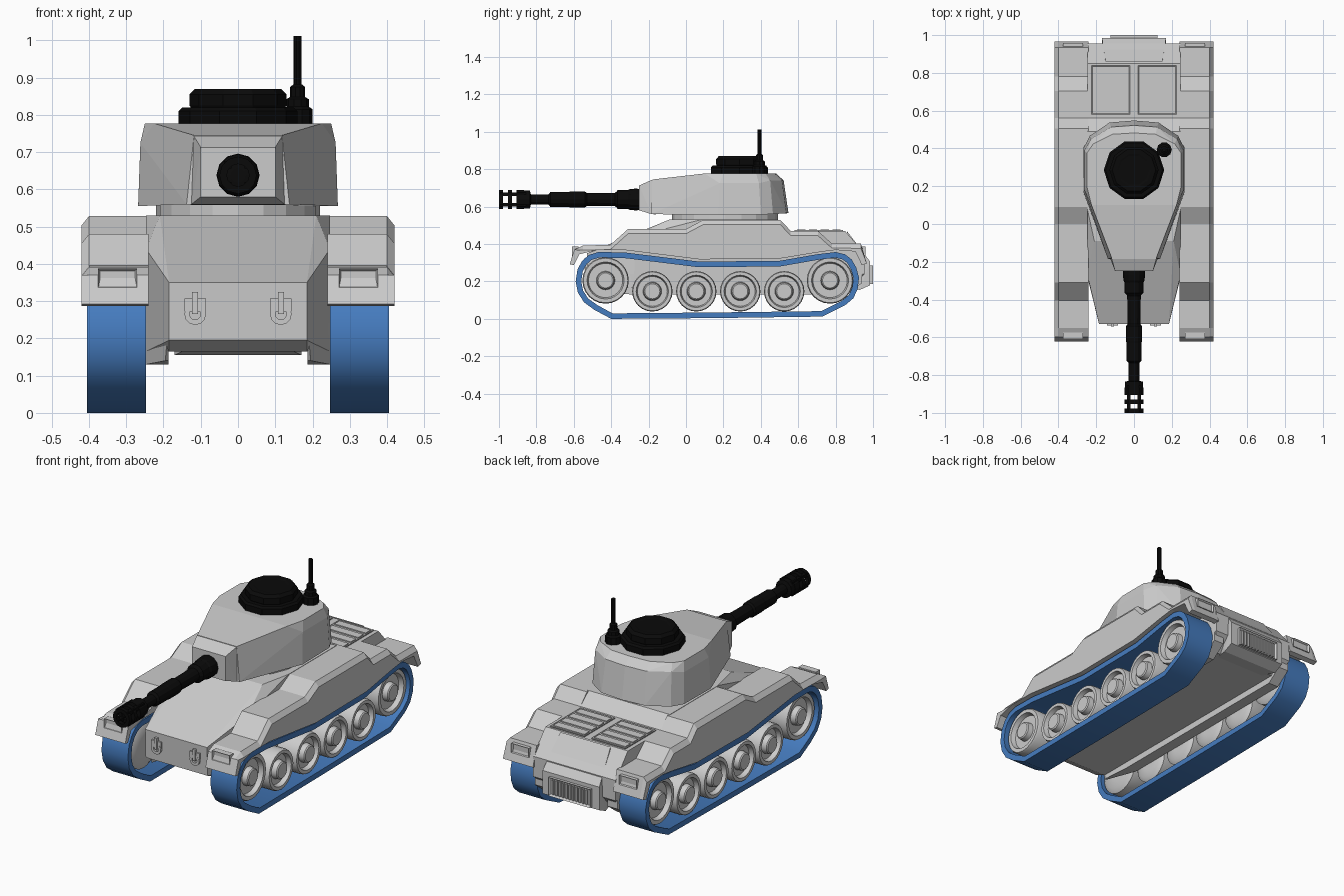
import bpy, bmesh
from math import sin, cos, pi, radians
from mathutils import Vector

if "Cube" in bpy.data.objects:
    bpy.data.objects.remove(bpy.data.objects["Cube"])


def material(name, color):
    m = bpy.data.materials.new(name)
    m.diffuse_color = color
    m.use_nodes = True
    m.node_tree.nodes["Principled BSDF"].inputs["Base Color"].default_value = m.diffuse_color
    return m


BLACK = material("black_metal", (0.003, 0.003, 0.003, 1))
BLUE = material("blue_track", (0.06, 0.2, 0.52, 1))


def finish(name, bm, mat=None, smooth=False):
    bmesh.ops.recalc_face_normals(bm, faces=bm.faces)
    me = bpy.data.meshes.new(name)
    bm.to_mesh(me)
    bm.free()
    ob = bpy.data.objects.new(name, me)
    bpy.context.collection.objects.link(ob)
    if mat:
        me.materials.append(mat)
    if smooth:
        bpy.ops.object.select_all(action='DESELECT')
        ob.select_set(True)
        bpy.context.view_layer.objects.active = ob
        bpy.ops.object.shade_smooth_by_angle(angle=radians(40))
    return ob


def loft(name, rings, mat=None, closed=False, smooth=False):
    """Skin rings of equal length; closed joins last to first, else capped."""
    bm = bmesh.new()
    vs = [[bm.verts.new(p) for p in r] for r in rings]
    n = len(vs[0])
    pairs = list(zip(vs, vs[1:])) + ([(vs[-1], vs[0])] if closed else [])
    for a, b in pairs:
        for i in range(n):
            j = (i + 1) % n
            bm.faces.new((a[i], a[j], b[j], b[i]))
    if not closed:
        bm.faces.new(vs[0])
        bm.faces.new(vs[-1])
    return finish(name, bm, mat, smooth)


def lathe(name, profile, center, axis, seg, mat=None, closed=False, smooth=False):
    """Revolve (radius, distance) pairs about the x, y or z axis."""
    k = "xyz".index(axis)
    c = Vector(center)

    def pt(r, t, a):
        p = [0, 0, 0]
        p[k], p[(k + 1) % 3], p[(k + 2) % 3] = t, r * cos(a), r * sin(a)
        return c + Vector(p)
    rings = [[pt(r, t, 2 * pi * i / seg) for i in range(seg)] for r, t in profile]
    return loft(name, rings, mat, closed, smooth)


def hull(name, half, mirror=True, mat=None):
    """Convex block from points, optionally mirrored over x."""
    pts = list(half) + ([(-x, y, z) for x, y, z in half if x] if mirror else [])
    bm = bmesh.new()
    for p in pts:
        bm.verts.new(p)
    bmesh.ops.convex_hull(bm, input=bm.verts)
    bmesh.ops.delete(bm, geom=[v for v in bm.verts if not v.link_faces], context='VERTS')
    bmesh.ops.dissolve_limit(bm, angle_limit=radians(3), verts=bm.verts, edges=bm.edges)
    return finish(name, bm, mat)


def box(name, c, size, mat=None, inset=None):
    """Box; inset = (direction, border, depth) sinks a panel in one face."""
    bm = bmesh.new()
    bmesh.ops.create_cube(bm, size=1)
    for v in bm.verts:
        v.co = Vector(c) + Vector([a * b for a, b in zip(v.co, size)])
    if inset:
        bm.normal_update()
        f = [f for f in bm.faces if f.normal.dot(Vector(inset[0])) > 0.9]
        bmesh.ops.inset_region(bm, faces=f, thickness=inset[1], depth=0)
        bmesh.ops.translate(bm, verts=f[0].verts, vec=Vector(inset[0]) * -inset[2])
    return finish(name, bm, mat)


# Hull: tapered front body, rear engine deck, side lips along the floor
hull("hull_front", [(.185, -.53, .35), (.185, -.525, .195), (.185, -.46, .165),
                    (.247, -.27, .44), (.247, -.28, .165), (.21, -.09, .53),
                    (.247, .08, .53), (.247, .49, .53), (.247, .56, .47), (.247, .56, .165)])
hull("engine_deck", [(.247, .45, .47), (.247, .45, .165), (.247, .85, .47),
                     (.247, .955, .35), (.247, .955, .24), (.2, .88, .165)])
hull("rear_plate", [(.15, .86, .47), (.17, .985, .305), (.17, .985, .18), (.17, .93, .155), (.15, .85, .165)])
for s in (1, -1):
    hull("floor_lip", [(s * x, y, z) for x, y, z in
                       ((.187, -.50, .24), (.195, -.46, .14), (.187, -.44, .14), (.247, -.28, .24),
                        (.247, -.28, .13), (.187, -.28, .13), (.187, .86, .13), (.247, .86, .13),
                        (.187, .94, .19), (.247, .94, .19), (.187, .94, .28), (.247, .94, .28))], False)

# Rear grille
box("rear_grille_frame", (0, .99, .235), (.25, .02, .10), inset=((0, 1, 0), .012, .012))
for i in range(11):
    box("rear_grille_slat", (-.10 + i * .02, .99, .235), (.009, .016, .078))

# Engine deck grilles: four wide slats on each side
for s in (1, -1):
    box("deck_grille_frame", (s * .123, .71, .469), (.205, .26, .012), inset=((0, 0, 1), .008, .004))
    for i in range(4):
        box("deck_grille_slat", (s * .123, .616 + i * .063, .471), (.186, .044, .012))

# Tow hooks on the nose
for s in (1, -1):
    x = s * .115
    box("hook_plate", (x, -.53, .29), (.058, .014, .035))
    lathe("hook_ring", [(.029, -.008), (.029, .008), (.015, .008), (.015, -.008)],
          (x, -.53, .265), 'y', 12, closed=True)
    box("hook_pin", (x, -.533, .295), (.016, .02, .06))

# Fenders: side profile, outer top edge chamfered
TOP = [(-.622, .292), (-.597, .37), (-.55, .392), (-.405, .395), (-.31, .48), (0, .48),
       (.09, .528), (.505, .528), (.56, .47), (.705, .47), (.78, .403), (.935, .402), (.967, .295)]
UNDER = [(.94, .288), (.905, .36), (.80, .368), (.72, .358), (.5, .322), (.07, .318),
         (-.33, .368), (-.48, .368), (-.57, .345), (-.60, .287)]
for s in (1, -1):
    full = TOP + UNDER
    low = [(y, z - .025) if 2 <= i <= 11 else (y, z) for i, (y, z) in enumerate(TOP)] + UNDER
    loft("fender", [[(s * x, y, z) for y, z in prof]
                    for x, prof in ((.24, full), (.40, full), (.42, low))])
    box("front_light", (s * .323, -.592, .362), (.105, .035, .05), inset=((0, -1, 0), .008, .01))
    box("rear_light", (s * .323, .942, .362), (.105, .035, .05), inset=((0, 1, 0), .008, .01))

# Tracks: closed band with a wall of even thickness
OUT = [(-.59, .20), (-.58, .265), (-.555, .31), (-.52, .341), (-.47, .357), (-.33, .355), (.07, .306),
       (.5, .31), (.70, .345), (.80, .357), (.85, .345), (.885, .318), (.91, .275), (.925, .22),
       (.918, .16), (.895, .11), (.85, .072), (.73, .012), (.15, .004), (-.40, 0), (-.49, .048),
       (-.545, .088), (-.578, .14)]
INN = []
for i, p in enumerate(OUT):
    a, b, c = Vector(OUT[i - 1]), Vector(p), Vector(OUT[(i + 1) % len(OUT)])
    t = ((b - a).normalized() + (c - b).normalized()).normalized()
    INN.append((b.x + t.y * .03, b.y - t.x * .03))
for s in (1, -1):
    loft("track", [[(s * x, y, z) for y, z in prof] for x, prof in
                   ((.247, OUT), (.405, OUT), (.405, INN), (.247, INN))], BLUE, closed=True, smooth=True)

# Wheels: raised rim, recessed dish, plain hub
WHEELS = [(-.43, .205, .124), (.77, .205, .124)] + [(-.18 + i * .235, .147, .108) for i in range(4)]
for s in (1, -1):
    for y, z, r in WHEELS:
        prof = [(.04, .25), (r * .8, .25), (r, .265), (r, .375), (r * .96, .385), (r * .80, .385),
                (r * .74, .36), (.05, .36), (.046, .388), (.040, .393), (.01, .393)]
        lathe("wheel", [(a, s * t) for a, t in prof], (0, y, z), 'x', 24, smooth=True)

# Turret ring, turret and gun mantlet
hull("turret_ring", [(.22 * cos(a), .208 + .283 * sin(a), z) for z in (.52, .565)
                     for a in [2 * pi * i / 20 for i in range(20)]], False)
hull("turret", [(.138, -.185, .56), (.268, .17, .555), (.268, .40, .558),
                (.235, .465, .56), (.13, .537, .565), (0, .548, .565),
                (.262, .18, .725), (.262, .39, .725), (.228, .45, .74), (.122, .513, .74), (0, .522, .74),
                (.118, -.18, .745), (.225, .10, .777), (.25, .20, .777), (.25, .375, .777),
                (.215, .425, .777), (.115, .475, .777), (0, .482, .777)])
hull("mantlet", [(.127, -.16, .558), (.12, -.16, .745), (.125, -.185, .56), (.118, -.185, .742),
                 (.10, -.25, .58), (.10, -.25, .713)])

# Cupola hatch
lathe("cupola", [(.15, .765), (.16, .772), (.16, .81), (.15, .82), (.127, .82), (.13, .825),
                 (.13, .855), (.115, .87), (.09, .87), (.08, .868)], (0, .285, 0), 'z', 10, BLACK)

# Antenna
lathe("antenna", [(.036, .77), (.04, .775), (.04, .815), (.03, .822), (.03, .842), (.02, .848),
                  (.02, .875), (.011, .882), (.011, 1.012)], (.16, .393, 0), 'z', 10, BLACK)

# Gun barrel
GZ = .638
lathe("gun_barrel", [(.056, -.23), (.058, -.27), (.056, -.30), (.05, -.31), (.05, -.365), (.042, -.372),
                     (.036, -.38), (.034, -.53), (.042, -.54), (.042, -.62), (.040, -.63),
                     (.040, -.725), (.028, -.735), (.028, -.83), (.048, -.835), (.048, -.87),
                     (.02, -.875)], (0, 0, GZ), 'y', 12, BLACK)

# Muzzle brake: hollow rings joined by four diagonal bars
for y0, y1 in ((-.865, -.905), (-.93, -.953), (-.978, -1.0)):
    lathe("muzzle_ring", [(.05, y0), (.05, y1), (.03, y1), (.03, y0)],
          (0, 0, GZ), 'y', 12, BLACK, closed=True)
for dx in (1, -1):
    for dz in (1, -1):
        box("muzzle_bar", (dx * .028, -.925, GZ + dz * .028), (.02, .14, .02), BLACK)
